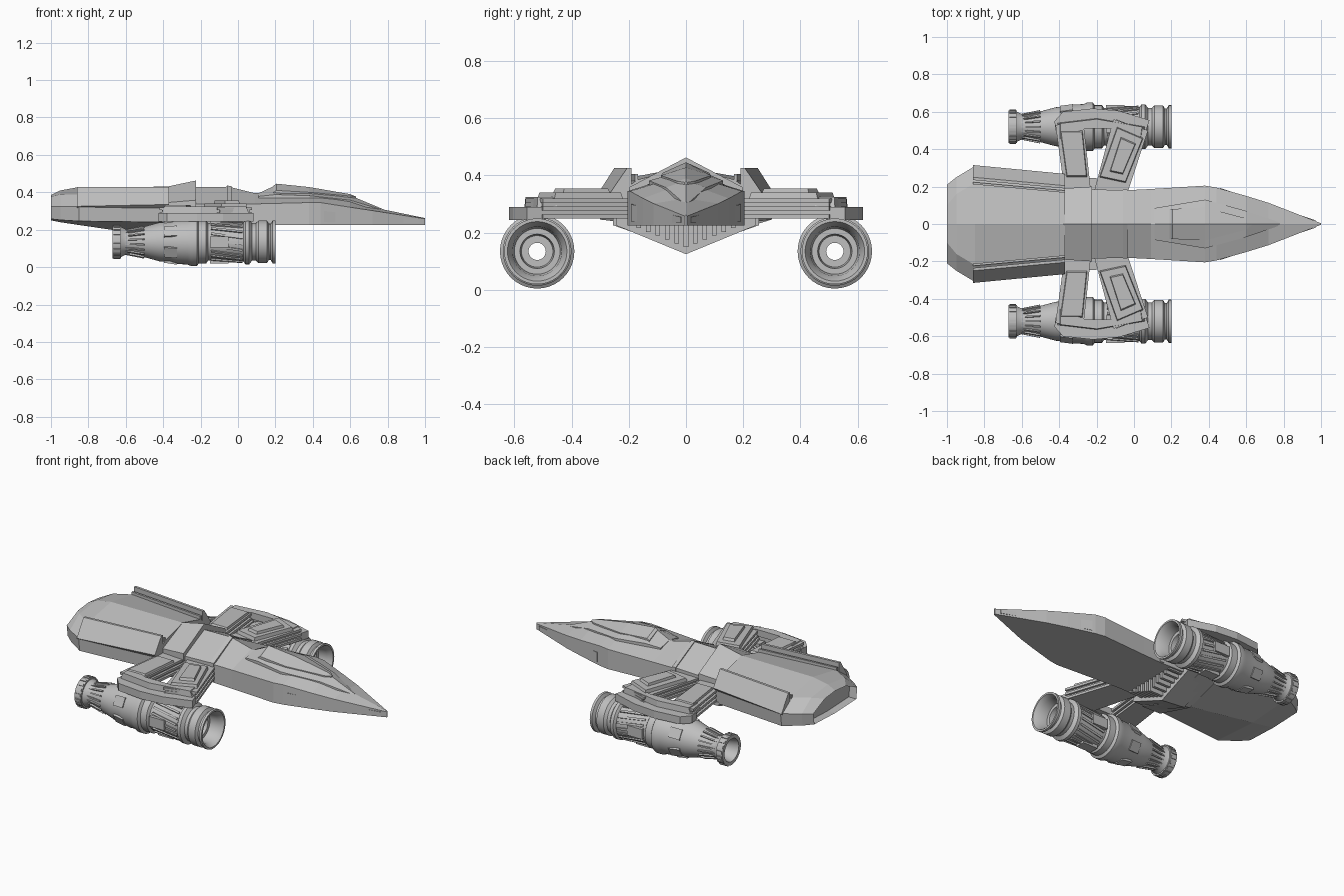
import bpy, bmesh, math
from mathutils import Vector, Matrix

if "Cube" in bpy.data.objects:
    bpy.data.objects.remove(bpy.data.objects["Cube"])

grey = bpy.data.materials.new("hull_grey")
grey.diffuse_color = (0.52, 0.52, 0.52, 1)
grey.use_nodes = True
grey.node_tree.nodes["Principled BSDF"].inputs["Base Color"].default_value = grey.diffuse_color
AX_Y, AX_Z = 0.52, 0.135          # engine axis


def finish(name, bm, mirror=False, smooth=False):
    bmesh.ops.remove_doubles(bm, verts=bm.verts, dist=1e-5)
    bmesh.ops.recalc_face_normals(bm, faces=bm.faces)
    me = bpy.data.meshes.new(name)
    bm.to_mesh(me)
    bm.free()
    me.materials.append(grey)
    ob = bpy.data.objects.new(name, me)
    bpy.context.collection.objects.link(ob)
    if mirror:
        m = ob.modifiers.new("both_sides", 'MIRROR')
        m.use_axis = (False, True, False)
        m.use_mirror_merge = False
    if smooth:
        bpy.context.view_layer.objects.active = ob
        ob.select_set(True)
        bpy.ops.object.shade_smooth_by_angle(angle=math.radians(30))
        ob.select_set(False)
    return ob


def skin(bm, rings, cap=True):
    rings = [[bm.verts.new(p) for p in r] for r in rings]
    n = len(rings[0])
    for a, b in zip(rings, rings[1:]):
        for i in range(n):
            j = (i + 1) % n
            bm.faces.new((a[i], a[j], b[j], b[i]))
    if cap:
        return bm.faces.new(rings[0]), bm.faces.new(rings[-1])


def hull(name, stations, recess=0):
    """Loft of half sections (x, [(y, z) from top centre to bottom centre])."""
    bm = bmesh.new()
    rings = []
    for x, half in stations:
        other = [(-y, z) for y, z in half[-2:0:-1]]
        rings.append([(x, y, z) for y, z in half + other])
    first, last = skin(bm, rings)
    if recess:
        bmesh.ops.inset_region(bm, faces=[first], thickness=0.018)
        for v in first.verts:
            v.co.x += recess
    return finish(name, bm)


def prism(name, poly, z0, z1, shrink=1.0):
    """Plan outline extruded upward on both sides; the top may be shrunk."""
    bm = bmesh.new()
    c = sum((Vector(p) for p in poly), Vector((0, 0))) / len(poly)
    top = [c + (Vector(p) - c) * shrink for p in poly]
    skin(bm, [[(x, y, z0) for x, y in poly], [(p.x, p.y, z1) for p in top]])
    return finish(name, bm, mirror=True)


def side_loft(name, stations):
    bm = bmesh.new()
    skin(bm, [[(x, y, z) for y, z in sec] for x, sec in stations])
    return finish(name, bm, mirror=True)


def box(bm, centre, size, rot=Matrix()):
    m = Matrix.Translation(centre) @ rot @ Matrix.Diagonal((*size, 1))
    bmesh.ops.create_cube(bm, size=1, matrix=m)


# Front fuselage and nose
def nose(x, w, top, sh):
    return (x, [(0, top), (w, sh), (w, 0.225), (0, 0.225)])


hull("front_fuselage", [nose(-0.05, .18, .43, .335), nose(.09, .187, .395, .338),
                        nose(.38, .205, .41, .345), nose(.44, .195, .405, .345),
                        nose(.6, .15, .375, .32), nose(.72, .113, .32, .302),
                        nose(1, .004, .262, .258)])
side_loft("nose_side_plate", [(.46, [(.18, .30), (.193, .30), (.193, .24), (.18, .24)]),
                              (.97, [(.005, .255), (.02, .255), (.02, .235), (.005, .235)])])

# Canopy with raised glass
def canopy(x, w, top, edge, low=.32):
    return (x, [(0, top), (w, edge), (w, low), (0, low)])


hull("canopy_frame", [canopy(.11, .085, .395, .378), canopy(.2, .1, .437, .388),
                      canopy(.38, .13, .418, .382), canopy(.6, .07, .383, .358),
                      canopy(.78, .008, .308, .304, .29)])
hull("canopy_glass", [canopy(.19, .08, .435, .40), canopy(.205, .08, .446, .41),
                      canopy(.38, .088, .428, .40), canopy(.6, .03, .39, .38),
                      canopy(.63, .005, .378, .376)])

# Middle section, with a ridge wedge that steps down to the neck
hull("middle_section", [(-.38, [(0, .425), (.19, .335), (.19, .225), (0, .225)]),
                        (-.04, [(0, .43), (.18, .34), (.18, .225), (0, .225)])])
hull("ridge_wedge", [(-.38, [(0, .43), (.19, .345), (.19, .31), (0, .31)]),
                     (-.225, [(0, .463), (.2, .358), (.2, .31), (0, .31)])])
hull("neck_collar", [(-.06, [(0, .436), (.184, .344), (.184, .23), (0, .23)]),
                     (-.035, [(0, .433), (.184, .342), (.184, .23), (0, .23)])])

# Rear body with recessed tail opening
hull("rear_body", [(-1, [(0, .385), (.10, .375), (.21, .325), (.2, .258), (0, .25)]),
                   (-.95, [(0, .41), (.16, .39), (.25, .325), (.24, .252), (0, .24)]),
                   (-.85, [(0, .428), (.22, .388), (.31, .325), (.3, .246), (0, .225)]),
                   (-.37, [(0, .43), (.17, .385), (.25, .325), (.25, .24), (0, .155)])],
     recess=.05)

# Sloped armour panels with a rail along their inner edge
side_loft("rear_side_panel", [
    (-.86, [(.235, .37), (.235, .427), (.25, .427), (.315, .325), (.295, .31)]),
    (-.37, [(.19, .37), (.19, .427), (.205, .427), (.268, .335), (.245, .31)])])
side_loft("rear_panel_rail", [
    (-.86, [(.212, .38), (.212, .405), (.224, .405), (.224, .38)]),
    (-.37, [(.167, .38), (.167, .405), (.179, .405), (.179, .38)])])

# Belly keel plates, stepped, and the ribs in front of them
for k, (x0, x1, w, low) in enumerate([(-.4, -.27, .255, .137), (-.36, -.2, .245, .125)]):
    hull("belly_plate_%d" % k, [(x0, [(0, .26), (w, .25), (w, .228), (0, low + .015)]),
                                (x1, [(0, .26), (w, .25), (w, .226), (0, low)])])
bm = bmesh.new()
for i in range(-5, 6):
    y = i * .033
    low = .15 + .4 * abs(y)
    box(bm, (-.16, y, (low + .24) / 2), (.1, .016, .24 - low))
finish("belly_ribs", bm)

# Arms: stacked layers give the grooved edges
rear_arm = [(-.37, .17), (-.23, .17), (-.27, .54), (-.42, .53)]
front_arm = [(-.22, .15), (-.04, .15), (.075, .5), (-.11, .56)]
for name, arm in (("rear_arm", rear_arm), ("front_arm", front_arm)):
    for k in range(5):
        inset = k % 2 * .014
        poly = [(x + (inset if i in (0, 3) else -inset), y) for i, (x, y) in enumerate(arm)]
        prism("%s_layer_%d" % (name, k), poly, .25 + k * .014, .264 + k * .014)
prism("rear_arm_plate", [(-.36, .25), (-.25, .25), (-.275, .5), (-.395, .5)], .318, .332, .93)
prism("front_arm_plate", [(-.185, .25), (-.045, .22), (.05, .46), (-.09, .52)], .318, .34, .95)
prism("front_arm_hatch", [(-.13, .28), (-.06, .265), (.01, .43), (-.07, .465)], .338, .355, .92)

# Engine clamps
clamp = [(-.42, .5), (-.425, .55), (-.38, .6), (-.22, .618), (-.08, .605), (.083, .555),
         (.06, .485), (-.08, .53), (-.22, .55), (-.3, .55)]
prism("engine_clamp", clamp, .245, .29)
prism("clamp_step", [(-.41, .45), (-.41, .54), (-.2, .565), (.06, .52), (.05, .45),
                     (-.1, .51), (-.27, .51)], .285, .325, .93)

# Engines: one turned profile (x, radius) with an open bore
profile = [(.2, .115), (.185, .115), (.175, .097), (.165, .097), (.155, .114), (.11, .114),
           (.095, .1), (.075, .1), (.06, .12), (.04, .12), (.03, .106), (-.16, .1),
           (-.17, .115), (-.21, .115), (-.22, .13), (-.25, .13), (-.27, .121), (-.33, .118),
           (-.36, .108), (-.42, .104), (-.5, .082), (-.57, .066), (-.6, .068), (-.625, .08),
           (-.625, .088), (-.67, .088), (-.67, .068), (-.6, .052), (-.55, .03), (.08, .03),
           (.08, .055), (.12, .06), (.12, .08), (.17, .086), (.2, .104)]
bm = bmesh.new()
N = 40
rings = [[(x, AX_Y + r * math.cos(2 * math.pi * i / N), AX_Z + r * math.sin(2 * math.pi * i / N))
          for i in range(N)] for x, r in profile]
skin(bm, rings + rings[:1], cap=False)
finish("engine_body", bm, mirror=True, smooth=True)


def engine_ring(name, count, x, r, size, tilt=0, twist=0):
    bm = bmesh.new()
    for i in range(count):
        turn = Matrix.Rotation(2 * math.pi * i / count, 4, 'X')
        c = Vector((x, AX_Y, AX_Z)) + turn @ Vector((0, 0, r))
        box(bm, c, size, turn @ Matrix.Rotation(twist, 4, 'Z') @ Matrix.Rotation(tilt, 4, 'Y'))
    return finish(name, bm, mirror=True)


engine_ring("nozzle_teeth", 18, -.648, .086, (.036, .016, .012))
engine_ring("nozzle_fins", 18, -.55, .073, (.1, .008, .014), tilt=-.2)
engine_ring("barrel_slats", 20, -.06, .103, (.17, .012, .014), tilt=-.03, twist=.15)
engine_ring("barrel_blocks", 4, -.1, .106, (.1, .06, .02))
engine_ring("bulge_plates", 6, -.36, .108, (.07, .06, .018), tilt=-.15)
